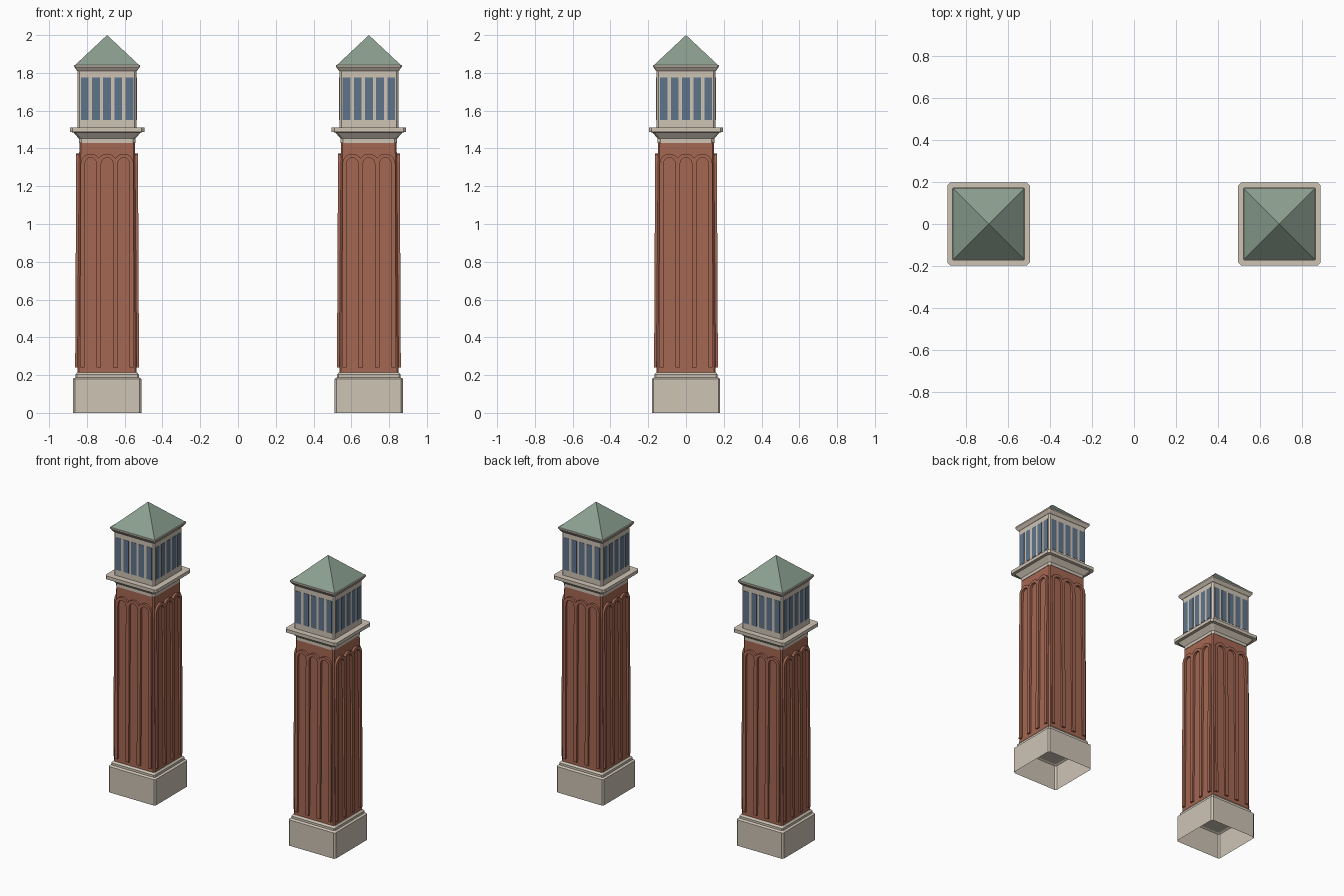
import bpy, bmesh, math
from mathutils import Matrix

if "Cube" in bpy.data.objects:
    bpy.data.objects.remove(bpy.data.objects["Cube"])


def material(name, rgb):
    m = bpy.data.materials.new(name)
    m.diffuse_color = (*rgb, 1)
    m.use_nodes = True
    m.node_tree.nodes["Principled BSDF"].inputs["Base Color"].default_value = m.diffuse_color
    return m


STONE = material("pale_stone", (0.62, 0.55, 0.46))
BRICK = material("red_brick", (0.375, 0.135, 0.085))
COPPER = material("green_copper", (0.26, 0.35, 0.28))
GLASS = material("blue_glass", (0.115, 0.175, 0.26))


def finish(bm, name, mat, x):
    bmesh.ops.recalc_face_normals(bm, faces=bm.faces[:])
    me = bpy.data.meshes.new(name)
    bm.to_mesh(me)
    bm.free()
    me.materials.append(mat)
    ob = bpy.data.objects.new(name, me)
    ob.location.x = x
    bpy.context.collection.objects.link(ob)
    return ob


def loft(name, mat, x, levels, chamfer, bottom=True):
    """Stack of chamfered squares given as (half width, height)."""
    bm = bmesh.new()
    rings = []
    for h, z in levels:
        c = h - chamfer
        pts = [(-c, -h), (c, -h), (h, -c), (h, c), (c, h), (-c, h), (-h, c), (-h, -c)]
        rings.append([bm.verts.new((px, py, z)) for px, py in pts])
    for a, b in zip(rings, rings[1:]):
        for i in range(8):
            j = (i + 1) % 8
            bm.faces.new((a[i], a[j], b[j], b[i]))
    bm.faces.new(rings[-1])
    if bottom:
        bm.faces.new(rings[0])
    return finish(bm, name, mat, x)


def four_sides(bm):
    """Repeat the front geometry on the other three sides."""
    geom = bm.verts[:] + bm.edges[:] + bm.faces[:]
    for k in range(1, 4):
        dup = bmesh.ops.duplicate(bm, geom=geom)["geom"]
        bmesh.ops.rotate(bm, verts=[v for v in dup if isinstance(v, bmesh.types.BMVert)],
                         cent=(0, 0, 0), matrix=Matrix.Rotation(k * math.pi / 2, 3, 'Z'))


def arc(cx, cz, r, a0, a1, n=10):
    return [(cx + r * math.cos(a0 + (a1 - a0) * i / n),
             cz + r * math.sin(a0 + (a1 - a0) * i / n)) for i in range(n + 1)]


def arcade(x):
    """Raised brick frame with three tall arched openings."""
    pitch, outer, inner, spring, foot = 0.0875, 0.052, 0.031, 1.32, 0.24
    meet = math.acos(pitch / 2 / outer)
    edge = pitch + outer
    pts = [(-edge, foot)]
    for k in (-1, 0, 1):  # scalloped top, left to right
        a0 = math.pi if k == -1 else math.pi - meet
        a1 = 0 if k == 1 else meet
        seg = arc(k * pitch, spring, outer, a0, a1)
        pts += seg if k == -1 else seg[1:]
    pts.append((edge, foot))
    for k in (1, 0, -1):  # openings, right to left
        cx = k * pitch
        pts.append((cx + inner, foot))
        pts += arc(cx, spring, inner, 0, math.pi)
        pts.append((cx - inner, foot))
    bm = bmesh.new()
    front = [bm.verts.new((px, -0.169 + 0.005 * (pz - foot), pz)) for px, pz in pts]
    back = [bm.verts.new((px, -0.14, pz)) for px, pz in pts]
    bm.faces.new(front)
    for i in range(len(pts)):
        j = (i + 1) % len(pts)
        bm.faces.new((front[i], back[i], back[j], front[j]))
    bmesh.ops.triangulate(bm, faces=[f for f in bm.faces if len(f.verts) > 4])
    four_sides(bm)
    finish(bm, "brick_arcade", BRICK, x)


def windows(x):
    """Five tall thin panes on each side of the lantern."""
    bm = bmesh.new()
    for k in range(-2, 3):
        m = Matrix.Translation((k * 0.0592, -0.155, 1.6625)) @ Matrix.Diagonal((0.041, 0.006, 0.225, 1))
        bmesh.ops.create_cube(bm, size=1, matrix=m)
    four_sides(bm)
    finish(bm, "lantern_windows", GLASS, x)


def tower(x):
    # hollow plinth, open underneath
    loft("plinth", STONE, x, [(0.181, 0), (0.181, 0.18), (0.168, 0.188)], 0.01, False)
    loft("plinth_step", STONE, x, [(0.168, 0.185), (0.168, 0.203), (0.158, 0.215)], 0.008)
    # tapering brick shaft
    loft("shaft", BRICK, x, [(0.157, 0.21), (0.147, 1.435)], 0.008)
    arcade(x)
    # flared cornice
    loft("cornice", STONE, x, [(0.15, 1.43), (0.15, 1.452), (0.178, 1.485),
                               (0.197, 1.487), (0.197, 1.51)], 0.014)
    # lantern room with panes
    loft("lantern", STONE, x, [(0.156, 1.505), (0.156, 1.815)], 0.01)
    windows(x)
    # eave moulding and pyramid roof
    loft("eave", STONE, x, [(0.158, 1.81), (0.174, 1.832), (0.174, 1.842)], 0.006)
    bm = bmesh.new()
    h = 0.171
    base = [bm.verts.new((sx * h, sy * h, 1.84)) for sx, sy in ((-1, -1), (1, -1), (1, 1), (-1, 1))]
    tip = bm.verts.new((0, 0, 2.0))
    bm.faces.new(base)
    for i in range(4):
        bm.faces.new((base[i], base[(i + 1) % 4], tip))
    finish(bm, "roof", COPPER, x)


for side in (-1, 1):
    tower(side * 0.693)
